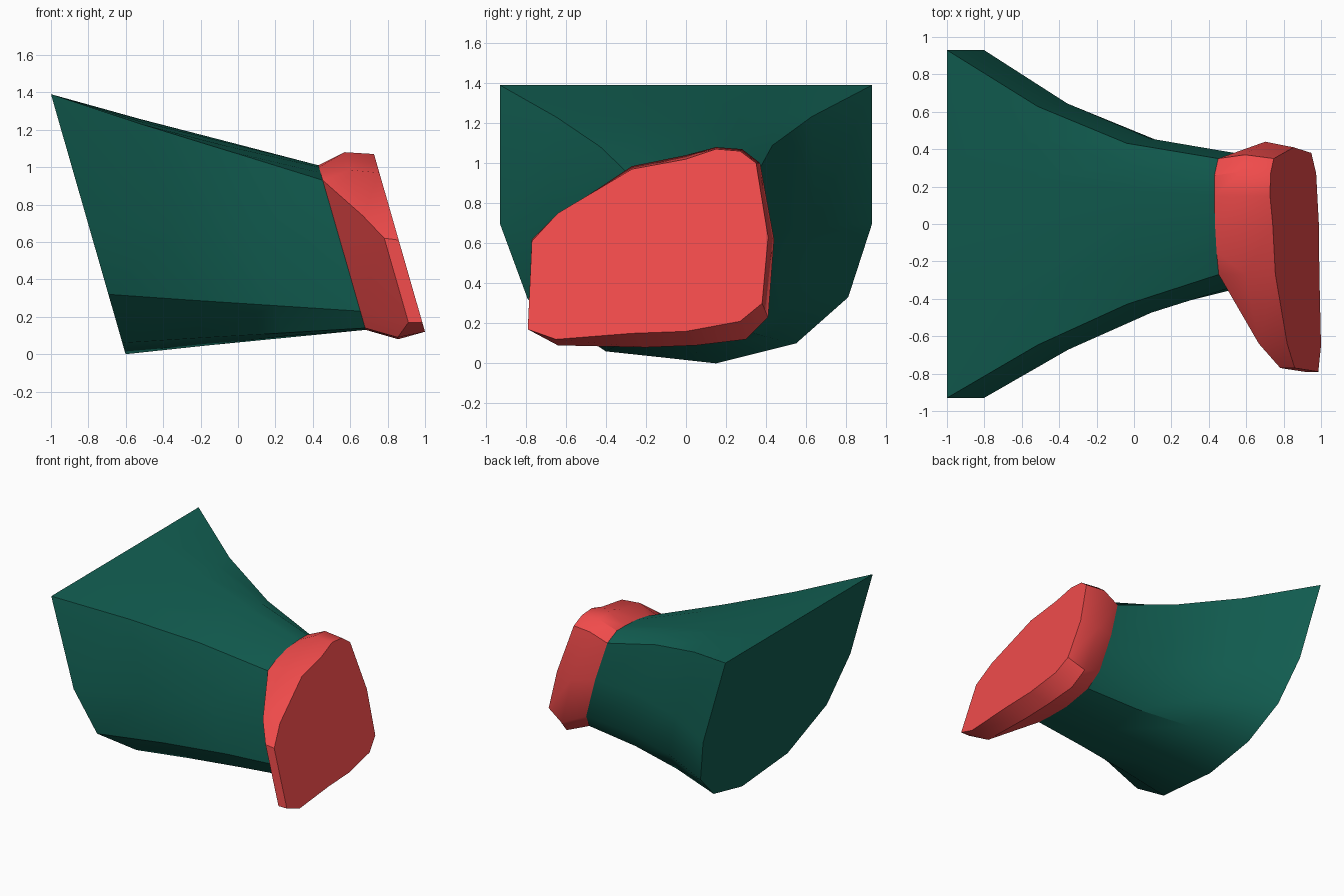
import bpy, bmesh, math

if "Cube" in bpy.data.objects:
    bpy.data.objects.remove(bpy.data.objects["Cube"])

SLANT = 0.287  # all section planes lean back by this much per unit height


def on_plane(section, x0, z0, push=None):
    """Place a (y, z) outline on a slanted plane passing through (x0, z0)."""
    push = push or {}
    return [(x0 + (z0 - z) * SLANT + push.get(i, 0), y, z)
            for i, (y, z) in enumerate(section)]


def loft(name, rings, color, cap_start, cap_end, angle):
    bm = bmesh.new()
    loops = [[bm.verts.new(p) for p in r] for r in rings]
    n = len(loops[0])
    for a, b in zip(loops, loops[1:]):
        for i in range(n):
            j = (i + 1) % n
            bm.faces.new((a[i], a[j], b[j], b[i]))
    if cap_start:
        bm.faces.new(loops[0][::-1])
    if cap_end:
        bm.faces.new(loops[-1])
    bmesh.ops.recalc_face_normals(bm, faces=bm.faces[:])
    mesh = bpy.data.meshes.new(name)
    bm.to_mesh(mesh)
    bm.free()
    obj = bpy.data.objects.new(name, mesh)
    bpy.context.collection.objects.link(obj)
    mat = bpy.data.materials.new(name + "_color")
    mat.diffuse_color = (*color, 1)
    mat.use_nodes = True
    mat.node_tree.nodes["Principled BSDF"].inputs["Base Color"].default_value = mat.diffuse_color
    mesh.materials.append(mat)
    bpy.ops.object.select_all(action='DESELECT')
    obj.select_set(True)
    bpy.context.view_layer.objects.active = obj
    bpy.ops.object.shade_smooth_by_angle(angle=math.radians(angle))
    return obj


# Outlines (y, z): wide rear, narrow neck, flared middle and flat front
rear = [(-.93, 1.39), (-.5, 1.39), (0, 1.39), (.35, 1.39), (.65, 1.39),
        (.93, 1.39), (.93, .70), (.81, .33), (.55, .10), (.15, 0),
        (-.12, .03), (-.40, .06), (-.79, .32), (-.93, .70)]
neck = [(-.27, .93), (-.15, .97), (0, 1.0), (.15, 1.01), (.26, 1.01),
        (.35, .94), (.38, .64), (.36, .31), (.27, .19), (.05, .13),
        (-.15, .13), (-.27, .14), (-.32, .23), (-.33, .60)]
flare = [(-.64, .74), (-.27, .985), (0, 1.04), (.15, 1.08), (.28, 1.07),
         (.37, 1.0), (.44, .62), (.41, .23), (.30, .12), (.05, .09),
         (-.2, .08), (-.64, .09), (-.79, .17), (-.77, .62)]
front = [(-.64, .75), (-.27, .97), (0, 1.02), (.15, 1.07), (.27, 1.06),
         (.35, 1.0), (.41, .63), (.38, .30), (.27, .21), (0, .16),
         (-.27, .15), (-.65, .12), (-.79, .17), (-.77, .61)]


def blend(t, pos, neg):
    """Section between rear and neck; each side narrows at its own rate."""
    return [(y0 + (y1 - y0) * (pos if y0 > 0 else neg), z0 + (z1 - z0) * t)
            for (y0, z0), (y1, z1) in zip(rear, neck)]


# Green body narrowing in a concave sweep
neck_ring = on_plane(neck, .43, 1.01)
loft("body", [on_plane(rear, -1, 1.39),
              on_plane(blend(.35, .52, .43), -.52, 1.25),
              on_plane(blend(.67, .86, .76), -.05, 1.13),
              neck_ring], (.006, .115, .085), True, False, 35)

# Red collar flaring to one side, closed by a flat front
loft("end_collar", [neck_ring,
                    on_plane(flare, .57, 1.08, {12: .08, 13: .08}),
                    on_plane(front, .73, 1.06)],
     (.87, .07, .07), False, True, 35)
